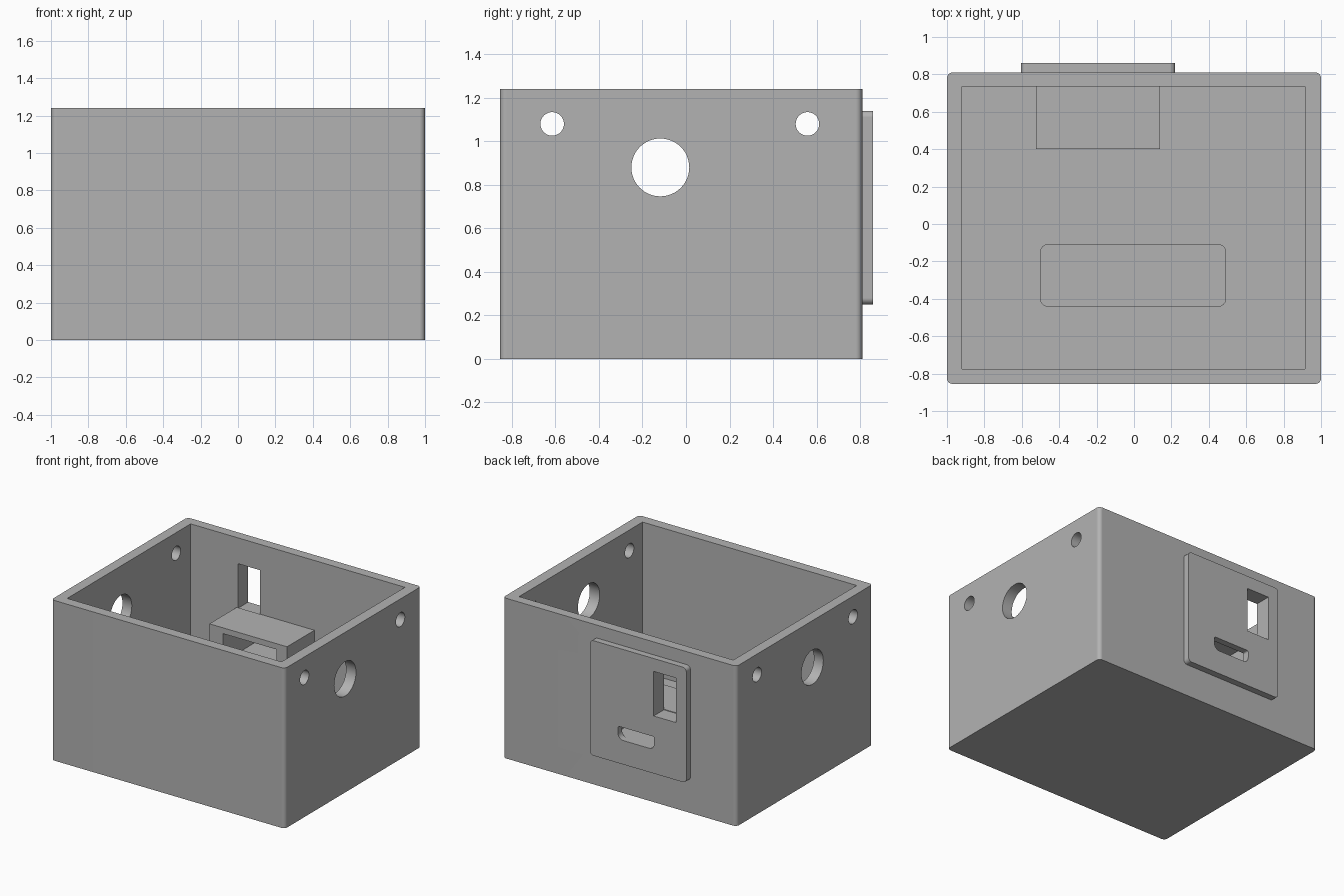
import bpy, bmesh, math

default = bpy.data.objects.get("Cube")
if default:
    bpy.data.objects.remove(default, do_unlink=True)

grey = bpy.data.materials.new("plain_grey")
grey.use_nodes = True
COLOUR = (0.45, 0.45, 0.45, 1)
grey.diffuse_color = COLOUR
grey.node_tree.nodes["Principled BSDF"].inputs["Base Color"].default_value = COLOUR


def rect(u0, u1, v0, v1, low=0.0, high=0.0, steps=6):
    """Rectangle outline with rounded lower and upper corners."""
    corners = [(u1, v1, -1, -1, high, 0), (u0, v1, 1, -1, high, 1),
               (u0, v0, 1, 1, low, 2), (u1, v0, -1, 1, low, 3)]
    pts = []
    for u, v, su, sv, r, quarter in corners:
        if r == 0:
            pts.append((u, v))
            continue
        for i in range(steps + 1):
            a = (quarter + i / steps) * math.pi / 2
            pts.append((u + su * r + r * math.cos(a), v + sv * r + r * math.sin(a)))
    return pts


def circle(u, v, r, n=48):
    return [(u + r * math.cos(math.tau * i / n), v + r * math.sin(math.tau * i / n))
            for i in range(n)]


def prism(name, outline, axis, lo, hi):
    """Extrude an outline along an axis."""
    place = {"x": lambda u, v, w: (w, u, v),
             "y": lambda u, v, w: (u, w, v),
             "z": lambda u, v, w: (u, v, w)}[axis]
    bm = bmesh.new()
    ends = [[bm.verts.new(place(u, v, w)) for u, v in outline] for w in (lo, hi)]
    n = len(outline)
    for end in ends:
        bm.faces.new(end)
    for i in range(n):
        j = (i + 1) % n
        bm.faces.new((ends[0][i], ends[0][j], ends[1][j], ends[1][i]))
    bmesh.ops.recalc_face_normals(bm, faces=bm.faces[:])
    mesh = bpy.data.meshes.new(name)
    bm.to_mesh(mesh)
    bm.free()
    mesh.materials.append(grey)
    obj = bpy.data.objects.new(name, mesh)
    bpy.context.collection.objects.link(obj)
    return obj


def activate(obj):
    bpy.ops.object.select_all(action="DESELECT")
    obj.select_set(True)
    bpy.context.view_layer.objects.active = obj


def cut(obj, *cutters):
    activate(obj)
    for cutter in cutters:
        mod = obj.modifiers.new("cut", "BOOLEAN")
        mod.operation = "DIFFERENCE"
        mod.solver = "EXACT"
        mod.object = cutter
        bpy.ops.object.modifier_apply(modifier=mod.name)


def finish(obj):
    activate(obj)
    bpy.ops.object.shade_smooth_by_angle(angle=math.radians(30))
    mod = obj.modifiers.new("even_shading", "WEIGHTED_NORMAL")
    mod.keep_sharp = True


# Main parts
enclosure = prism("enclosure", rect(-1, 1, -0.855, 0.81, 0.03, 0.03), "z", 0, 1.24)
back_plate = prism("back_plate", rect(-0.605, 0.22, 0.25, 1.14, 0.03, 0.03), "y", 0.81, 0.86)
port_bracket = prism("port_bracket", rect(-0.525, 0.14, 0.38, 0.70), "y", 0.40, 0.735)

# Cutters: interior, floor recess, side holes
cavity = prism("cavity_cutter", rect(-0.92, 0.915, -0.775, 0.735), "z", 0.08, 1.4)
recess = prism("recess_cutter", rect(-0.5, 0.49, -0.44, -0.11, 0.04, 0.04), "z", 0.04, 0.2)
side_holes = [prism("side_hole_cutter", circle(y, z, r), "x", -1.2, 1.2)
              for y, z, r in ((-0.615, 1.08, 0.054), (0.558, 1.08, 0.054), (-0.118, 0.88, 0.133))]

# Cutters: switch window, plug opening and the board channel behind it
window = prism("window_cutter", rect(-0.515, -0.325, 0.695, 1.04), "y", 0.70, 0.95)
plug = prism("plug_cutter", rect(-0.33, -0.02, 0.435, 0.535, 0.045, 0.012), "y", 0.78, 0.95)
channel = prism("channel_cutter", rect(-0.41, 0.05, 0.435, 0.655), "y", 0.3, 0.9)

cut(enclosure, cavity, recess, *side_holes, window, channel)
cut(back_plate, window, plug)
cut(port_bracket, channel)

for cutter in (cavity, recess, *side_holes, window, plug, channel):
    bpy.data.objects.remove(cutter, do_unlink=True)
for part in (enclosure, back_plate, port_bracket):
    finish(part)
